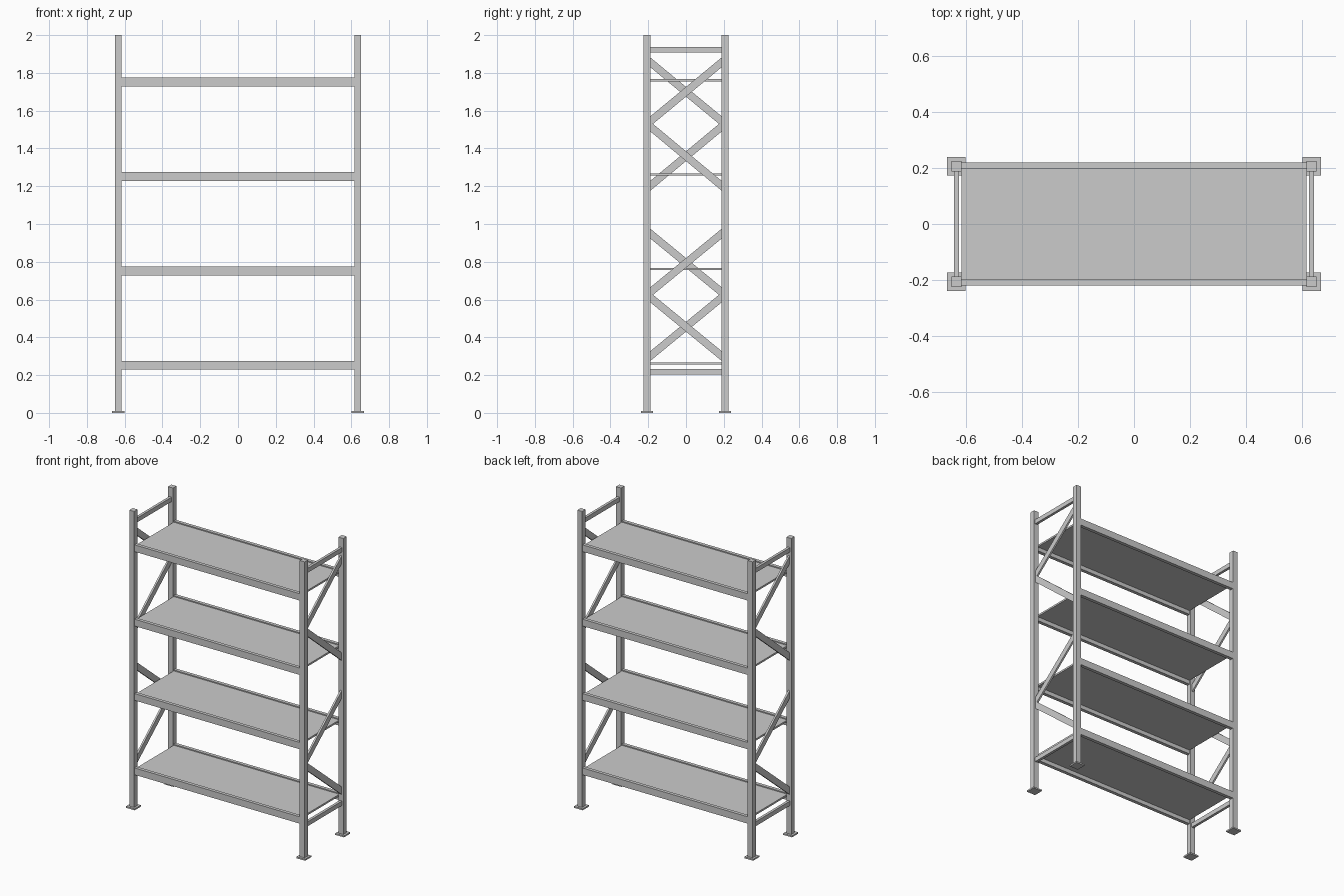
import bpy, bmesh, math
from mathutils import Matrix, Vector

if "Cube" in bpy.data.objects:
    bpy.data.objects.remove(bpy.data.objects["Cube"])

PX, PY = 0.634, 0.206      # post centres
PW = 0.036                 # post width


def box(name, centre, size, rot_x=0.0):
    bm = bmesh.new()
    bmesh.ops.create_cube(bm, size=1.0)
    bm.transform(Matrix.Diagonal((*size, 1.0)))
    me = bpy.data.meshes.new(name)
    bm.to_mesh(me)
    bm.free()
    ob = bpy.data.objects.new(name, me)
    ob.location = centre
    ob.rotation_euler = (rot_x, 0, 0)
    bpy.context.collection.objects.link(ob)
    return ob


def brace(name, x, a, b):
    # flat bar between two (y, z) points in a side frame
    d = Vector(b) - Vector(a)
    mid = (Vector(a) + Vector(b)) / 2
    box(name, (x, mid.x, mid.y), (0.012, d.length, 0.04), math.atan2(d.y, d.x))


# Posts and foot plates
for sx, side in ((-1, "left"), (1, "right")):
    for sy, face in ((-1, "front"), (1, "back")):
        box(f"{face}_{side}_post", (sx * PX, sy * PY, 1.0025), (PW, PW, 1.995))
        box(f"{face}_{side}_foot_plate", (sx * PX, sy * PY, 0.005), (0.065, 0.065, 0.01))

    # Horizontal ties of the side frame
    for label, z in (("lower", 0.218), ("upper", 1.922)):
        box(f"{side}_{label}_tie", (sx * PX, 0, z), (0.018, 2 * PY - PW, 0.03))

    # Zigzag braces, the left frame being the right one turned half round
    for label, zs in (("lower", (0.963, 0.625, 0.287)), ("upper", (1.87, 1.53, 1.188))):
        pts = [(sx * PY, zs[0]), (-sx * PY, zs[1]), (sx * PY, zs[2])]
        for i in range(2):
            brace(f"{side}_{label}_brace_{i + 1}", sx * PX, pts[i], pts[i + 1])

# Shelves: front and back beams with a recessed deck
span = 2 * PX - PW
for i in range(4):
    z = 0.25 + 0.5 * i
    for sy, face in ((-1, "front"), (1, "back")):
        box(f"{face}_beam_{i + 1}", (0, sy * 0.2085, z + 0.0015), (span, 0.023, 0.046))
    box(f"shelf_deck_{i + 1}", (0, 0, z + 0.0115), (span, 0.394, 0.012))
